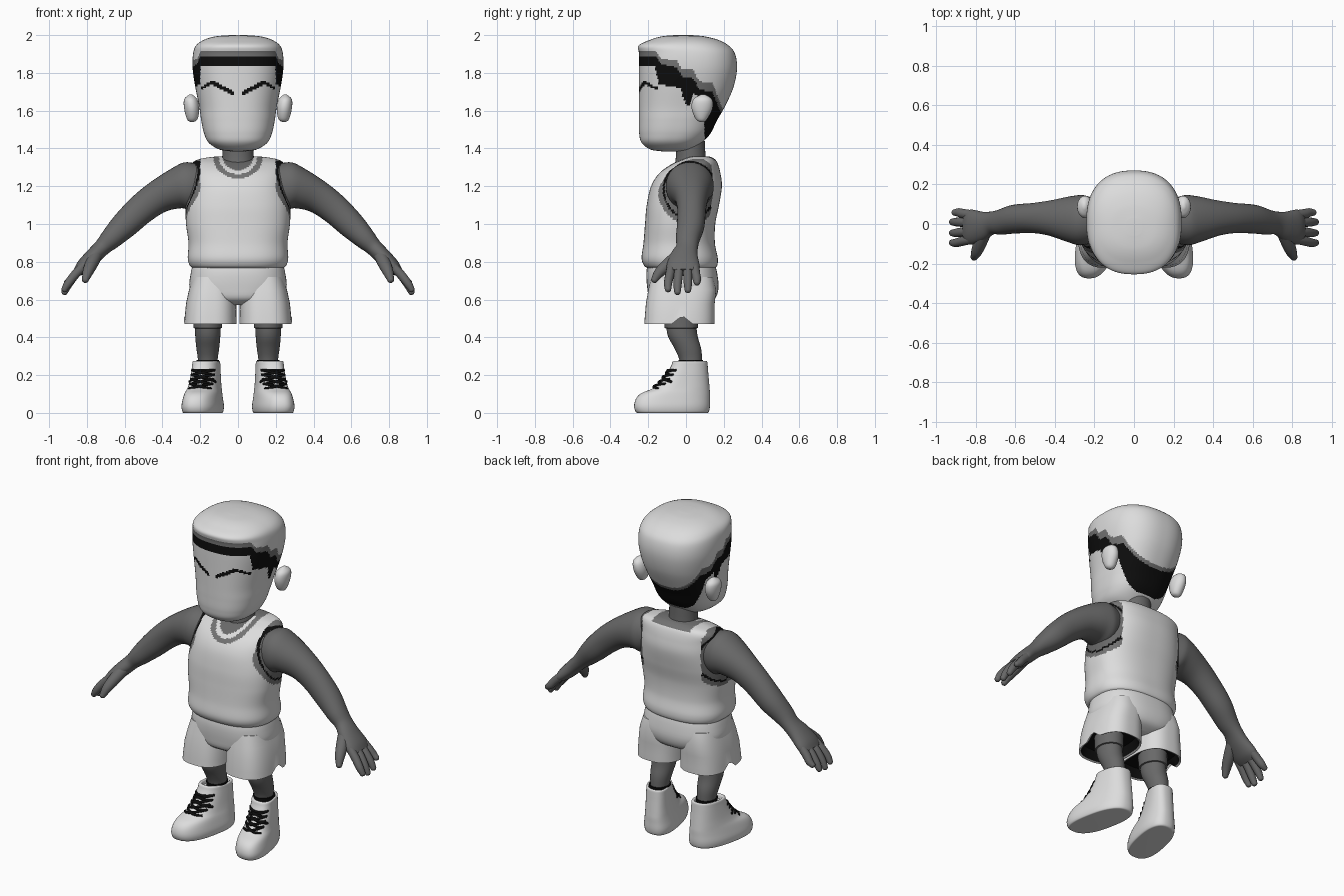
import bpy, bmesh, math
from mathutils import Vector

if "Cube" in bpy.data.objects:
    bpy.data.objects.remove(bpy.data.objects["Cube"])


def material(name, v):
    m = bpy.data.materials.new(name)
    m.diffuse_color = (v, v, v, 1)
    m.use_nodes = True
    m.node_tree.nodes["Principled BSDF"].inputs["Base Color"].default_value = m.diffuse_color
    return m


WHITE, SKIN, BLACK, TRIM = range(4)
MATS = [material("white", 0.72), material("skin_grey", 0.14),
        material("black", 0.004), material("trim_grey", 0.17)]


def finish(bm, name, mat=WHITE, rule=None, mirror=False):
    bmesh.ops.recalc_face_normals(bm, faces=bm.faces)
    for f in bm.faces:
        f.material_index = rule(f.calc_center_median()) if rule else mat
        f.smooth = True
    me = bpy.data.meshes.new(name)
    bm.to_mesh(me)
    bm.free()
    for m in MATS:
        me.materials.append(m)
    ob = bpy.data.objects.new(name, me)
    bpy.context.collection.objects.link(ob)
    bpy.context.view_layer.objects.active = ob
    ob.select_set(True)
    bpy.ops.object.shade_smooth_by_angle(angle=math.radians(50))
    ob.select_set(False)
    if mirror:
        ob.modifiers.new("mirror", 'MIRROR').use_clip = False
    return ob


def resample(rows, steps):
    """Catmull-Rom interpolation of number tuples."""
    out = []
    for i in range(len(rows) - 1):
        p = [rows[max(0, min(len(rows) - 1, i + k))] for k in (-1, 0, 1, 2)]
        for s in range(steps):
            t = s / steps
            out.append([0.5 * (2 * b + (c - a) * t + (2 * a - 5 * b + 4 * c - d) * t * t
                               + (3 * b - a - 3 * c + d) * t ** 3) for a, b, c, d in zip(*p)])
    return out + [list(rows[-1])]


def loft(rows, segs=32, n=2.0, steps=4, along=False, warp=None):
    """Skin superellipse rings (x, y, z, ra, rb); 'along' tilts them to the path."""
    rows = resample(rows, steps)
    pts = [Vector(r[:3]) for r in rows]
    bm, rings = bmesh.new(), []
    for i, r in enumerate(rows):
        u, v = Vector((1, 0, 0)), Vector((0, 1, 0))
        if along:
            t = (pts[min(i + 1, len(pts) - 1)] - pts[max(i - 1, 0)]).normalized()
            u = (v - t * v.dot(t)).normalized()
            v = t.cross(u)
        ring = []
        for k in range(segs):
            a = 2 * math.pi * k / segs
            c, s = math.cos(a), math.sin(a)
            p = (pts[i] + u * math.copysign(abs(c) ** (2 / n), c) * r[3]
                 + v * math.copysign(abs(s) ** (2 / n), s) * r[4])
            ring.append(bm.verts.new(warp(p) if warp else p))
        rings.append(ring)
    for a, b in zip(rings, rings[1:]):
        for k in range(segs):
            j = (k + 1) % segs
            bm.faces.new((a[k], a[j], b[j], b[k]))
    bm.faces.new(rings[0])
    bm.faces.new(rings[-1])
    return bm


def stack(rows, x=0):
    """(z, y front, y back, half width) to ring rows."""
    return [(x, (f + b) / 2, z, w, (b - f) / 2) for z, f, b, w in rows]


def tube(rows, **kw):
    """Round path (x, y, z, r) with rounded ends."""
    rows = [tuple(map(float, r)) for r in rows]
    a, b = Vector(rows[-2][:3]), Vector(rows[-1][:3])
    d, r = (b - a).normalized(), rows[-1][3]
    tip = [(*(b + d * r * k), r * q) for k, q in ((0.5, 0.85), (0.8, 0.55), (0.95, 0.15))]
    return loft([(*p[:3], p[3], p[3]) for p in rows + tip], along=True, **kw)


def lookup(table, x):
    for (a, u), (b, v) in zip(table, table[1:]):
        if x <= b:
            return u + (v - u) * max(0, (x - a) / (b - a))
    return table[-1][1]


# Head with painted hairline and brows
LOW = [(-.3, 1.84), (-.165, 1.84), (-.145, 1.74), (-.03, 1.72), (-.005, 1.64), (.02, 1.62),
       (.04, 1.69), (.09, 1.66), (.1, 1.45), (.3, 1.4)]
MID = [(-.3, 1.89), (-.16, 1.89), (-.13, 1.845), (-.05, 1.83), (-.02, 1.78), (.04, 1.77),
       (.07, 1.71), (.14, 1.7), (.18, 1.6), (.21, 1.53)]
BROW = [Vector((.03, 1.695)), Vector((.14, 1.75)), Vector((.19, 1.72))]


def head_rule(c):
    low, mid = lookup(LOW, c.y), lookup(MID, c.y)
    if low < c.z < mid:
        return BLACK
    if mid <= c.z < mid + lookup([(-.15, .025), (0, .045)], c.y):
        return TRIM
    if c.y < -.08:
        p = Vector((abs(c.x), c.z))
        for a, b, w in ((BROW[0], BROW[1], .011), (BROW[1], BROW[2], .007)):
            t = max(0, min(1, (p - a).dot(b - a) / (b - a).length_squared))
            if (p - a - (b - a) * t).length < w:
                return BLACK
    return WHITE


head = stack([(1.385, -.13, 0, .04), (1.395, -.19, .04, .1), (1.43, -.235, .085, .155),
              (1.48, -.248, .13, .18), (1.55, -.25, .165, .195), (1.62, -.25, .205, .205),
              (1.72, -.25, .25, .225), (1.82, -.25, .27, .24), (1.9, -.249, .26, .238),
              (1.945, -.25, .225, .222), (1.975, -.19, .17, .18), (1.993, -.13, .1, .12),
              (2.0, -.06, .03, .04)])
finish(loft(head, 200, 2.4, 11), "head", rule=head_rule)
finish(loft([(.245, .085, 1.54, .008, .01), (.242, .082, 1.555, .028, .03), (.245, .085, 1.61, .04, .055),
             (.25, .088, 1.66, .035, .05), (.25, .09, 1.685, .008, .012)], 24), "ear", mirror=True)
finish(loft(stack([(1.28, -.07, .12, .1), (1.34, -.055, .105, .085), (1.44, -.05, .1, .08)])),
       "neck", SKIN)


# Sleeveless shirt with collar and armhole trim
def shirt_rule(c):
    e = math.hypot((c.y - .02) / .14, (c.z - 1.18) / .15)
    if abs(c.x) > .2 and e < 1.2:
        return SKIN if e < .95 else BLACK if e < 1.03 else TRIM
    if c.y < .04:
        d = math.hypot(c.x / .13, (c.z - 1.355) / .115)
        return WHITE if d > 1 else TRIM if d > .78 else WHITE if d > .62 else SKIN
    return TRIM if c.z > 1.335 and abs(c.x) < .13 else WHITE


shirt = stack([(.765, -.2, .15, .235), (.78, -.222, .165, .255), (.82, -.235, .168, .266),
               (.9, -.225, .153, .262), (1.0, -.217, .155, .275), (1.1, -.208, .175, .277),
               (1.2, -.185, .19, .262), (1.27, -.14, .182, .255), (1.32, -.07, .168, .245),
               (1.345, -.01, .15, .2), (1.357, .02, .125, .12)])
finish(loft(shirt, 160, 2.5, 9), "shirt", rule=shirt_rule)

# Shorts: hips, then hollow legs with a notch in the outer hem
finish(loft(stack([(.57, -.13, .09, .1), (.6, -.19, .15, .2), (.66, -.205, .172, .255),
                   (.74, -.21, .165, .25), (.8, -.2, .15, .235)]), 64, 2.5), "shorts_hips")


def notch(p):
    if p.x > .2 and p.z < .5:
        p.z += max(0, .045 - abs(p.y + .02) * .8)
    return p


def inside_black(c):
    q = math.hypot((c.x - .146) / .137, (c.y + .035) / .184)
    edge = abs((c.x - .146) / .137) ** 2.7 + abs((c.y + .035) / .184) ** 2.7
    return BLACK if c.z < .54 and edge < .93 and q < 1.2 else WHITE


legs = [(.146, -.035, .53, .115, .16), (.146, -.035, .475, .128, .174),
        (.146, -.035, .47, .139, .186), (.145, -.033, .51, .137, .185),
        (.142, -.03, .58, .133, .182), (.138, -.02, .65, .122, .18), (.13, -.02, .72, .11, .165)]
finish(loft(legs, 96, 2.7, 1, warp=notch), "shorts_leg", rule=inside_black, mirror=True)

# Arms
finish(loft([(.2, .02, 1.21, .11, .11), (.265, .02, 1.2, .127, .128), (.33, .025, 1.185, .115, .107),
             (.42, .03, 1.145, .09, .088), (.51, .03, 1.08, .076, .08), (.6, .025, .995, .073, .072),
             (.67, .01, .925, .064, .058), (.72, .005, .875, .058, .045), (.77, -.01, .825, .075, .043),
             (.82, -.015, .775, .088, .038), (.85, -.015, .745, .08, .025)],
            32, 2.1, along=True), "arm", SKIN, mirror=True)

# Fingers and thumb
for i, (y0, y1, tip) in enumerate([(-.075, -.095, .655), (-.035, -.045, .64),
                                   (.008, .01, .65), (.045, .058, .69)]):
    x1 = .918 if i < 3 else .905
    finish(tube([(.81, y0, .785, .024), (.86, (y0 + y1) / 2, .735, .024), (x1 - .02, y1, (tip + .72) / 2, .022),
                 (x1, y1, tip, .017)], segs=14, steps=3), "finger_%d" % (i + 1), SKIN, mirror=True)
finish(tube([(.75, -.03, .84, .035), (.775, -.09, .79, .034), (.795, -.14, .745, .028),
             (.808, -.167, .705, .018)], segs=16, steps=3), "thumb", SKIN, mirror=True)

# Legs with a sleeve above the knee and a dark sock edge
finish(loft([(.16, .03, .2, .05, .055), (.16, .025, .28, .052, .06), (.16, .01, .34, .06, .07),
             (.16, -.015, .4, .066, .078), (.16, -.025, .46, .068, .08), (.16, -.03, .56, .07, .08)], 32),
       "leg", SKIN, mirror=True)
finish(loft([(.16, -.025, .447, .066, .08), (.16, -.025, .45, .076, .088), (.16, -.03, .56, .077, .09)],
            32, steps=1), "knee_sleeve", SKIN, mirror=True)
finish(loft([(.16, .025, .255, .058, .064), (.16, .025, .28, .06, .066)], 32, steps=1),
       "sock_edge", BLACK, mirror=True)


# High shoes, toes turned slightly out
def turn(p):
    return Vector((p.x - .2 * p.y, p.y, p.z))


shoe = stack([(0, -.25, .105, .085), (.004, -.265, .12, .095), (.035, -.275, .127, .1),
              (.075, -.265, .127, .094), (.105, -.235, .127, .088), (.13, -.175, .125, .082),
              (.165, -.135, .122, .077), (.21, -.1, .118, .073), (.25, -.078, .115, .07),
              (.272, -.07, .112, .068), (.272, -.055, .1, .057), (.25, -.05, .095, .053)], .172)
finish(loft(shoe, 48, 2.5, 3, warp=turn), "shoe", mirror=True)

# Crossed laces following the shoe front
FRONT = [(.12, -.2), (.13, -.175), (.165, -.135), (.21, -.1), (.25, -.078)]


def lace(name, ends):
    (xa, za), (xb, zb) = ends
    rows = []
    for k in range(9):
        t = k / 8
        x, z = xa + (xb - xa) * t, za + (zb - za) * t
        y = lookup(FRONT, z) - .006 + .045 * (abs(x) / .06) ** 2.5
        rows.append((*turn(Vector((.172 + x, y, z))), .0075))
    finish(tube(rows, segs=8, steps=1), name, BLACK, mirror=True)


for i in range(4):
    z = .128 + i * .024
    for s in (-1, 1):
        lace("lace_%d_%s" % (i + 1, "in" if s < 0 else "out"), ((-.058 * s, z), (.058 * s, z + .026)))
lace("lace_top", ((-.055, .225), (.055, .225)))
for s in (-1, 1):
    lace("lace_bow_%s" % ("in" if s < 0 else "out"), ((0, .195), (.068 * s, .165)))
